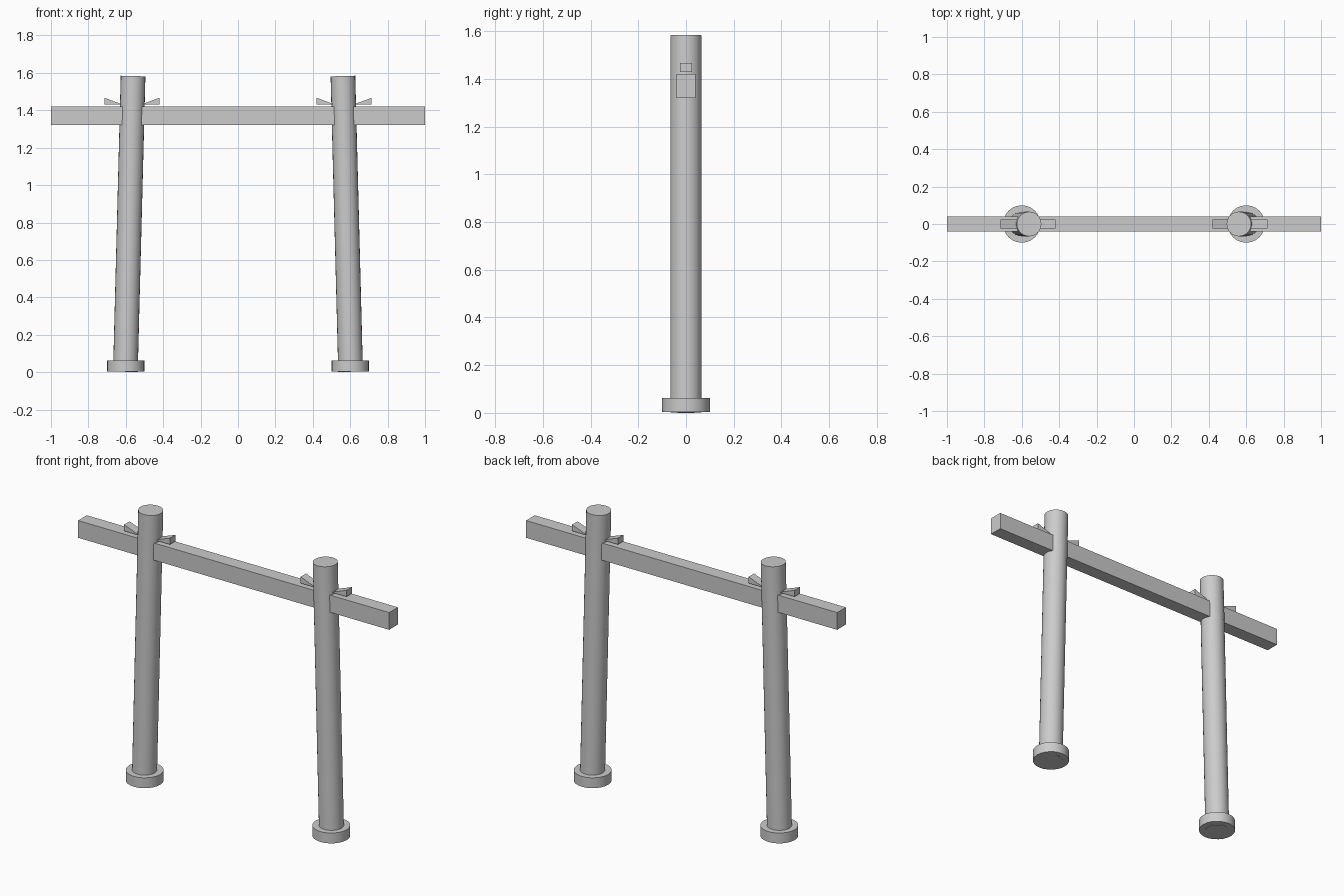
import bpy, bmesh, math
from mathutils import Matrix, Vector

if "Cube" in bpy.data.objects:
    bpy.data.objects.remove(bpy.data.objects["Cube"])


def finish(name, bm):
    bmesh.ops.recalc_face_normals(bm, faces=bm.faces)
    mesh = bpy.data.meshes.new(name)
    bm.to_mesh(mesh)
    bm.free()
    obj = bpy.data.objects.new(name, mesh)
    bpy.context.collection.objects.link(obj)
    return obj


def cylinder(name, bottom, top, radius, sides=24):
    a, b = Vector(bottom), Vector(top)
    axis = b - a
    tilt = Matrix.Rotation(math.atan2(axis.x, axis.z), 4, 'Y')
    bm = bmesh.new()
    bmesh.ops.create_cone(bm, cap_ends=True, segments=sides, radius1=radius,
                          radius2=radius, depth=axis.length,
                          matrix=Matrix.Translation((a + b) / 2) @ tilt)
    obj = finish(name, bm)
    bpy.ops.object.select_all(action='DESELECT')
    obj.select_set(True)
    bpy.context.view_layer.objects.active = obj
    bpy.ops.object.shade_smooth_by_angle(angle=math.radians(30))
    return obj


def wedge(name, x_thick, x_tip):
    # triangular profile extruded along y
    bm = bmesh.new()
    profile = [(x_thick, 1.43), (x_thick, 1.467), (x_tip, 1.43)]
    face = bm.faces.new([bm.verts.new((x, -0.025, z)) for x, z in profile])
    ext = bmesh.ops.extrude_face_region(bm, geom=[face])
    moved = [v for v in ext["geom"] if isinstance(v, bmesh.types.BMVert)]
    bmesh.ops.translate(bm, verts=moved, vec=(0, 0.05, 0))
    return finish(name, bm)


# Tie beam through both pillars
bm = bmesh.new()
bmesh.ops.create_cube(bm, size=1, matrix=Matrix.Translation((0, 0, 1.37))
                      @ Matrix.Diagonal((2, 0.08, 0.1, 1)))
finish("tie_beam", bm)

# Leaning pillars, footings and wedges on each side
for side, s in (("left", -1), ("right", 1)):
    cylinder(f"{side}_pillar", (s * 0.602, 0, 0.002), (s * 0.561, 0, 1.583), 0.066)
    cylinder(f"{side}_footing", (s * 0.6, 0, 0.003), (s * 0.6, 0, 0.063), 0.1)
    wedge(f"{side}_outer_wedge", s * 0.715, s * 0.615)
    wedge(f"{side}_inner_wedge", s * 0.42, s * 0.52)
